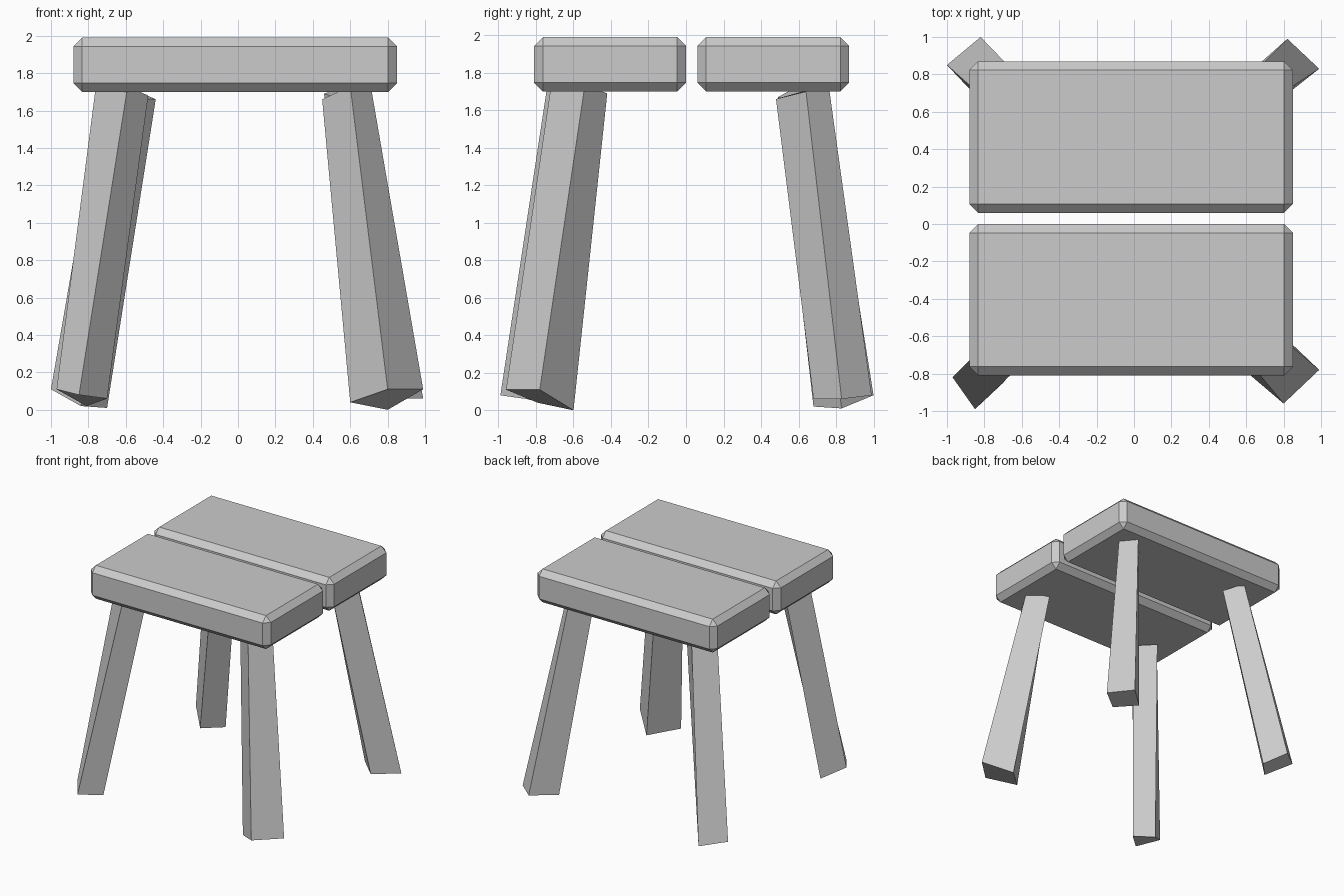
import bpy
import bmesh
from mathutils import Vector

# Remove the default cube
default = bpy.data.objects.get("Cube")
if default:
    bpy.data.objects.remove(default, do_unlink=True)

# Single plain material
grey = bpy.data.materials.new("plain_grey")
grey.use_nodes = True
colour = (0.6, 0.6, 0.6, 1.0)
grey.diffuse_color = colour
grey.node_tree.nodes["Principled BSDF"].inputs["Base Color"].default_value = colour


def finish(bm, name):
    """Turn a bmesh into a flat-shaded object."""
    bmesh.ops.recalc_face_normals(bm, faces=bm.faces[:])
    mesh = bpy.data.meshes.new(name)
    bm.to_mesh(mesh)
    bm.free()
    mesh.materials.append(grey)
    obj = bpy.data.objects.new(name, mesh)
    bpy.context.collection.objects.link(obj)
    return obj


def plank(name, low, high, chamfer=0.047):
    """Box between two corners with every edge chamfered."""
    low, high = Vector(low), Vector(high)
    bm = bmesh.new()
    bmesh.ops.create_cube(bm, size=1.0)
    bmesh.ops.scale(bm, vec=high - low, verts=bm.verts[:])
    bmesh.ops.translate(bm, vec=(low + high) / 2, verts=bm.verts[:])
    bmesh.ops.bevel(bm, geom=bm.edges[:], offset=chamfer, offset_type='OFFSET',
                    segments=1, profile=0.5, affect='EDGES')
    return finish(bm, name)


def leg(name, foot, head):
    """Four-sided tapered leg lofted from the foot outline to the head outline."""
    bm = bmesh.new()
    bottom = [bm.verts.new(p) for p in foot]
    top = [bm.verts.new(p) for p in head]
    bm.faces.new(bottom[::-1])
    bm.faces.new(top)
    for i in range(len(bottom)):
        j = (i + 1) % len(bottom)
        bm.faces.new((bottom[i], bottom[j], top[j], top[i]))
    return finish(bm, name)


# Seat: two chamfered planks with a gap between them
plank("seat_plank_front", (-0.88, -0.81, 1.7), (0.85, 0.0, 1.99))
plank("seat_plank_back", (-0.88, 0.06, 1.7), (0.85, 0.87, 1.99))

# Splayed, hand-cut legs (outlines run front, +x, back, -x corner)
leg("front_left_leg",
    foot=[(0.8, -0.96, 0.11), (0.99, -0.78, 0.11), (0.8, -0.6, 0), (0.6, -0.79, 0.04)],
    head=[(0.6, -0.72, 1.73), (0.71, -0.54, 1.73), (0.56, -0.42, 1.69), (0.45, -0.61, 1.66)])
leg("front_right_leg",
    foot=[(-0.85, -0.99, 0.08), (-0.7, -0.85, 0.06), (-0.81, -0.69, 0.02), (-0.97, -0.82, 0.11)],
    head=[(-0.59, -0.74, 1.73), (-0.48, -0.58, 1.68), (-0.63, -0.45, 1.69), (-0.76, -0.61, 1.73)])
leg("back_left_leg",
    foot=[(0.8, 0.68, 0.06), (0.99, 0.83, 0.06), (0.82, 0.99, 0.08), (0.64, 0.83, 0.07)],
    head=[(0.56, 0.48, 1.66), (0.7, 0.64, 1.7), (0.59, 0.76, 1.74), (0.46, 0.61, 1.69)])
leg("back_right_leg",
    foot=[(-0.84, 0.68, 0.02), (-0.7, 0.83, 0.01), (-0.82, 1, 0.08), (-1, 0.85, 0.11)],
    head=[(-0.57, 0.49, 1.67), (-0.44, 0.62, 1.66), (-0.57, 0.74, 1.72), (-0.72, 0.6, 1.73)])
